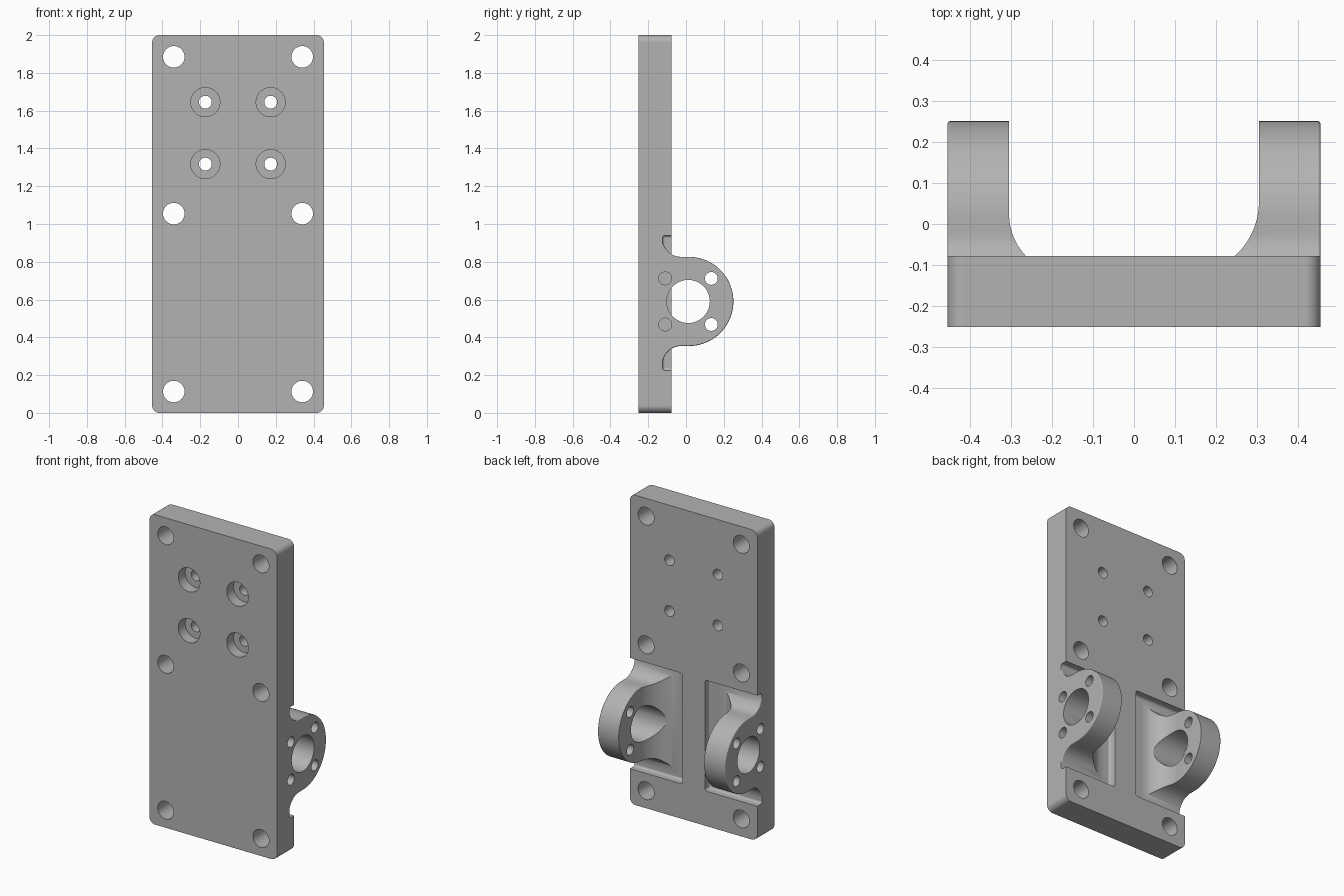
import bpy, bmesh
from math import cos, sin, radians

cube = bpy.data.objects.get("Cube")
if cube:
    bpy.data.objects.remove(cube, do_unlink=True)

grey = bpy.data.materials.new("machined grey")
grey.use_nodes = True
grey.diffuse_color = (0.45, 0.45, 0.45, 1)
grey.node_tree.nodes["Principled BSDF"].inputs["Base Color"].default_value = grey.diffuse_color

FRONT, BACK, FLOOR = -0.252, -0.078, -0.125   # plate faces and pocket floor, in y
HALF = 0.455                                  # half plate width
INNER = 0.305                                 # inner face of the ears
EAR_Y, EAR_Z, EAR_R = 0.015, 0.59, 0.236


def arc(cx, cy, r, start, end, n=20):
    angles = [radians(start + (end - start) * i / n) for i in range(n + 1)]
    return [(cx + r * cos(a), cy + r * sin(a)) for a in angles]


def prism(name, outline, axis, lo, hi, bevel=0, whole=False):
    """Extrude an outline along an axis; optionally round the far rim or every edge."""
    place = {"X": lambda u, v, t: (t, u, v),
             "Y": lambda u, v, t: (u, t, v),
             "Z": lambda u, v, t: (u, v, t)}[axis]
    bm = bmesh.new()
    rings = [[bm.verts.new(place(u, v, t)) for u, v in outline] for t in (lo, hi)]
    bm.faces.new(rings[0])
    cap = bm.faces.new(rings[1])
    count = len(outline)
    for i in range(count):
        j = (i + 1) % count
        bm.faces.new((rings[0][i], rings[0][j], rings[1][j], rings[1][i]))
    bmesh.ops.recalc_face_normals(bm, faces=bm.faces)
    if bevel:
        edges = list(bm.edges) if whole else list(cap.edges)
        bmesh.ops.bevel(bm, geom=edges, offset=bevel, segments=4,
                        profile=0.5, affect="EDGES")
    mesh = bpy.data.meshes.new(name)
    bm.to_mesh(mesh)
    bm.free()
    obj = bpy.data.objects.new(name, mesh)
    bpy.context.collection.objects.link(obj)
    mesh.materials.append(grey)
    return obj


def combine(target, tool, operation):
    mod = target.modifiers.new("combine", "BOOLEAN")
    mod.operation, mod.object, mod.solver = operation, tool, "EXACT"
    bpy.context.view_layer.objects.active = target
    bpy.ops.object.modifier_apply(modifier=mod.name)
    bpy.data.objects.remove(tool, do_unlink=True)


def drill(target, axis, u, v, r, lo, hi):
    outline = arc(u, v, r, 0, 360, 48)[:-1]
    combine(target, prism("drill", outline, axis, lo, hi), "DIFFERENCE")


# Rounded mounting plate
C = 0.04
corners = (arc(HALF - C, 2 - C, C, 0, 90, 10) + arc(C - HALF, 2 - C, C, 90, 180, 10)
           + arc(C - HALF, C, C, 180, 270, 10) + arc(HALF - C, C, C, 270, 360, 10))
plate = prism("mounting_bracket", corners, "Y", FRONT, BACK)

# Ear side outline, with fillets running down to the pocket floor
F = 0.1
top, bottom = EAR_Z + EAR_R + F, EAR_Z - EAR_R - F
ear_side = ([(-0.16, top)] + arc(FLOOR + F, top, F, 180, 270)
            + arc(EAR_Y, EAR_Z, EAR_R, 90, -90, 48)
            + arc(FLOOR + F, bottom, F, 90, 180) + [(-0.16, bottom)])

for side, flare in ((1, 0.18), (-1, 0.15)):
    # Pocket open at the plate's side
    pocket = [(0.08 * side, FLOOR), (0.6 * side, FLOOR), (0.6 * side, 0.1), (0.08 * side, 0.1)]
    combine(plate, prism("pocket", pocket, "Z", 0.225, 0.94, 0.015, True), "DIFFERENCE")

    # Ear, flaring into the pocket floor on its inner side
    ear = prism("ear", ear_side, "X", 0.05 * side, HALF * side, 0.006)
    curve = arc(INNER - flare, FLOOR + flare, flare, 270, 360, 24)
    plan = [(INNER - flare, -0.3)] + curve + [(INNER, 0.4), (0.6, 0.4), (0.6, -0.3)]
    plan = [(x * side, y) for x, y in plan]
    combine(ear, prism("flare", plan, "Z", 0, 1.2), "INTERSECT")
    combine(plate, ear, "UNION")

for side in (1, -1):
    # Main bore and four bolt holes in each ear
    drill(plate, "X", 0.012, EAR_Z, 0.114, 0.09 * side, 0.6 * side)
    for dy in (-0.122, 0.122):
        for dz in (-0.122, 0.122):
            drill(plate, "X", 0.012 + dy, EAR_Z + dz, 0.034, 0.302 * side, 0.6 * side)

    # Plate through holes
    for z in (0.113, 1.055, 1.885):
        drill(plate, "Y", 0.34 * side, z, 0.057, -0.4, 0.1)

    # Counterbored holes, recessed from the front
    for z in (1.317, 1.645):
        drill(plate, "Y", 0.173 * side, z, 0.077, -0.4, FRONT + 0.07)
        drill(plate, "Y", 0.173 * side, z, 0.034, -0.4, 0.1)

# Smooth curved surfaces while keeping flat faces flat
bpy.ops.object.select_all(action="DESELECT")
plate.select_set(True)
bpy.context.view_layer.objects.active = plate
bpy.ops.object.shade_smooth_by_angle(angle=radians(30))
normals = plate.modifiers.new("flat face normals", "WEIGHTED_NORMAL")
normals.keep_sharp = True
